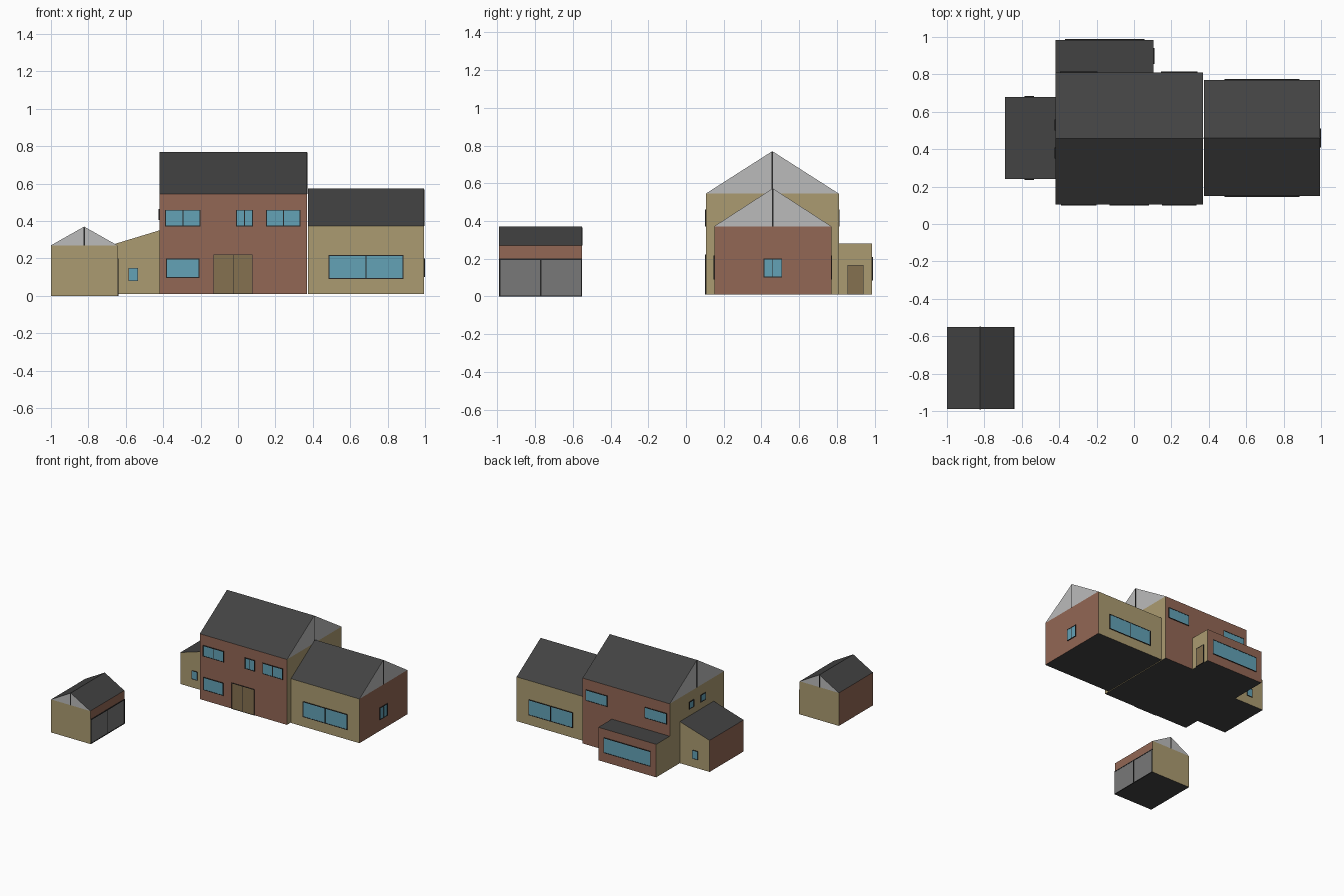
import bpy, bmesh
from mathutils import Vector

if "Cube" in bpy.data.objects:
    bpy.data.objects.remove(bpy.data.objects["Cube"])


def material(name, r, g, b):
    m = bpy.data.materials.new(name)
    m.diffuse_color = (r, g, b, 1)
    m.use_nodes = True
    m.node_tree.nodes["Principled BSDF"].inputs["Base Color"].default_value = m.diffuse_color
    return m


BRICK = material("brick", 0.29, 0.135, 0.09)
CREAM = material("cream_render", 0.41, 0.33, 0.165)
SLATE = material("slate", 0.055, 0.055, 0.055)
GABLE = material("gable_grey", 0.50, 0.50, 0.50)
GLASS = material("glass", 0.125, 0.36, 0.47)
WOOD = material("wood", 0.235, 0.165, 0.08)
STEEL = material("steel", 0.19, 0.19, 0.19)
FRAME = material("dark_frame", 0.02, 0.02, 0.02)


def finish(name, bm, mats):
    bmesh.ops.recalc_face_normals(bm, faces=bm.faces[:])
    me = bpy.data.meshes.new(name)
    bm.to_mesh(me)
    bm.free()
    for m in mats:
        me.materials.append(m)
    ob = bpy.data.objects.new(name, me)
    bpy.context.collection.objects.link(ob)
    return ob


def add_box(bm, lo, hi, mat=0):
    verts = bmesh.ops.create_cube(bm, size=1)["verts"]
    for v in verts:
        v.co = Vector([(lo[i] + hi[i]) / 2 + v.co[i] * (hi[i] - lo[i]) for i in range(3)])
    for f in {f for v in verts for f in v.link_faces}:
        f.material_index = mat


def walls(name, x, y, z, long_sides, ends):
    """Box with one colour on the front/back walls and one on the left/right walls."""
    bm = bmesh.new()
    add_box(bm, (x[0], y[0], z[0]), (x[1], y[1], z[1]))
    bm.normal_update()
    for f in bm.faces:
        f.material_index = 2 if abs(f.normal.z) > 0.5 else (1 if abs(f.normal.x) > 0.5 else 0)
    return finish(name, bm, [long_sides, ends, SLATE])


def gable_roof(name, x, y, eave, ridge, along):
    """Two slopes plus triangular ends; the ridge runs along axis 0 (x) or 1 (y)."""
    run, span = (x, y) if along == 0 else (y, x)
    mid = sum(span) / 2

    def pt(r, s, z):
        return (r, s, z) if along == 0 else (s, r, z)
    bm = bmesh.new()
    a, b = [[bm.verts.new(pt(r, s, z)) for s, z in ((span[0], eave), (mid, ridge), (span[1], eave))]
            for r in run]
    for tri in (a, b):
        bm.faces.new(tri).material_index = 1
    for i in (0, 1):
        bm.faces.new((a[i], a[i + 1], b[i + 1], b[i]))
    # bottom closes the shell so that normals face out
    bm.faces.new((a[0], a[2], b[2], b[0]))
    finish(name, bm, [SLATE, GABLE])
    # thin centre post on each gable
    bm = bmesh.new()
    for r in run:
        lo, hi = pt(r - 0.001, mid - 0.004, eave), pt(r + 0.001, mid + 0.004, ridge - 0.004)
        add_box(bm, lo, hi)
    finish(name + "_gable_posts", bm, [FRAME])


def opening(name, axis, sign, wall, span, z, fill, panes=1, t=0.005):
    """Framed window or door on a wall facing +/- axis."""
    bm = bmesh.new()

    def slab(s0, s1, z0, z1, out, mat):
        d = sorted((wall - sign * 0.002, wall + sign * out))
        lo, hi = [s0, s0, z0], [s1, s1, z1]
        lo[axis], hi[axis] = d
        add_box(bm, lo, hi, mat)
    slab(span[0] + t, span[1] - t, z[0] + t, z[1] - t, 0.003, 1)
    for zz in (z[0], z[1] - t):
        slab(span[0], span[1], zz, zz + t, 0.005, 0)
    for i in range(panes + 1):
        c = span[0] + t / 2 + (span[1] - span[0] - t) * i / panes
        slab(c - t / 2, c + t / 2, z[0] + t, z[1] - t, 0.005, 0)
    finish(name, bm, [FRAME, fill])


# Main two-storey house
walls("main_house_walls", (-0.42, 0.37), (0.105, 0.81), (0.01, 0.545), BRICK, CREAM)
gable_roof("main_house_roof", (-0.42, 0.37), (0.105, 0.81), 0.545, 0.77, 0)

# Right wing
walls("wing_walls", (0.375, 0.995), (0.15, 0.77), (0.01, 0.372), CREAM, BRICK)
gable_roof("wing_roof", (0.375, 0.995), (0.15, 0.77), 0.372, 0.573, 0)

# Flat-roofed rear extension
walls("rear_extension", (-0.42, 0.105), (0.81, 0.985), (0.01, 0.28), BRICK, CREAM)

# Lean-to on the left: lower the outer top edge
lean = walls("lean_to", (-0.69, -0.42), (0.24, 0.68), (0.01, 0.35), CREAM, BRICK)
for v in lean.data.vertices:
    if v.co.x < -0.6 and v.co.z > 0.2:
        v.co.z = 0.268

# Detached garage
walls("garage_walls", (-1, -0.645), (-0.99, -0.55), (0, 0.27), CREAM, BRICK)
gable_roof("garage_roof", (-1, -0.645), (-0.99, -0.55), 0.27, 0.37, 1)
opening("garage_doors", 0, 1, -0.645, (-0.99, -0.55), (0, 0.2), STEEL, 2, 0.006)

# Front windows and door
for i, (a, b) in enumerate(((-0.39, -0.2), (-0.01, 0.08), (0.15, 0.335))):
    opening(f"front_upper_window_{i}", 1, -1, 0.105, (a, b), (0.37, 0.46), GLASS, 2)
opening("front_lower_window", 1, -1, 0.105, (-0.385, -0.205), (0.095, 0.2), GLASS)
opening("front_double_door", 1, -1, 0.105, (-0.13, 0.077), (0.01, 0.222), WOOD, 2, 0.003)

# Rear windows
for i, (a, b) in enumerate(((-0.395, -0.195), (0.145, 0.34))):
    opening(f"rear_upper_window_{i}", 1, 1, 0.81, (a, b), (0.37, 0.46), GLASS)
opening("rear_extension_window", 1, 1, 0.985, (-0.37, 0.055), (0.085, 0.21), GLASS)
opening("rear_extension_door", 0, 1, 0.105, (0.855, 0.94), (0.01, 0.167), WOOD, 1, 0.003)

# Wing windows
for name, sign, wall in (("front", -1, 0.15), ("rear", 1, 0.77)):
    opening(f"wing_{name}_window", 1, sign, wall, (0.485, 0.885), (0.09, 0.217), GLASS, 2)
opening("wing_end_window", 0, 1, 0.995, (0.41, 0.51), (0.1, 0.2), GLASS, 2)

# Small windows: upper left wall and both ends of the lean-to
for i, (a, b) in enumerate(((0.35, 0.41), (0.5, 0.56))):
    opening(f"left_upper_window_{i}", 0, -1, -0.42, (a, b), (0.405, 0.465), GLASS)
for name, sign, wall in (("front", -1, 0.24), ("rear", 1, 0.68)):
    opening(f"lean_to_{name}_window", 1, sign, wall, (-0.585, -0.535), (0.08, 0.15), GLASS, 1, 0.003)
